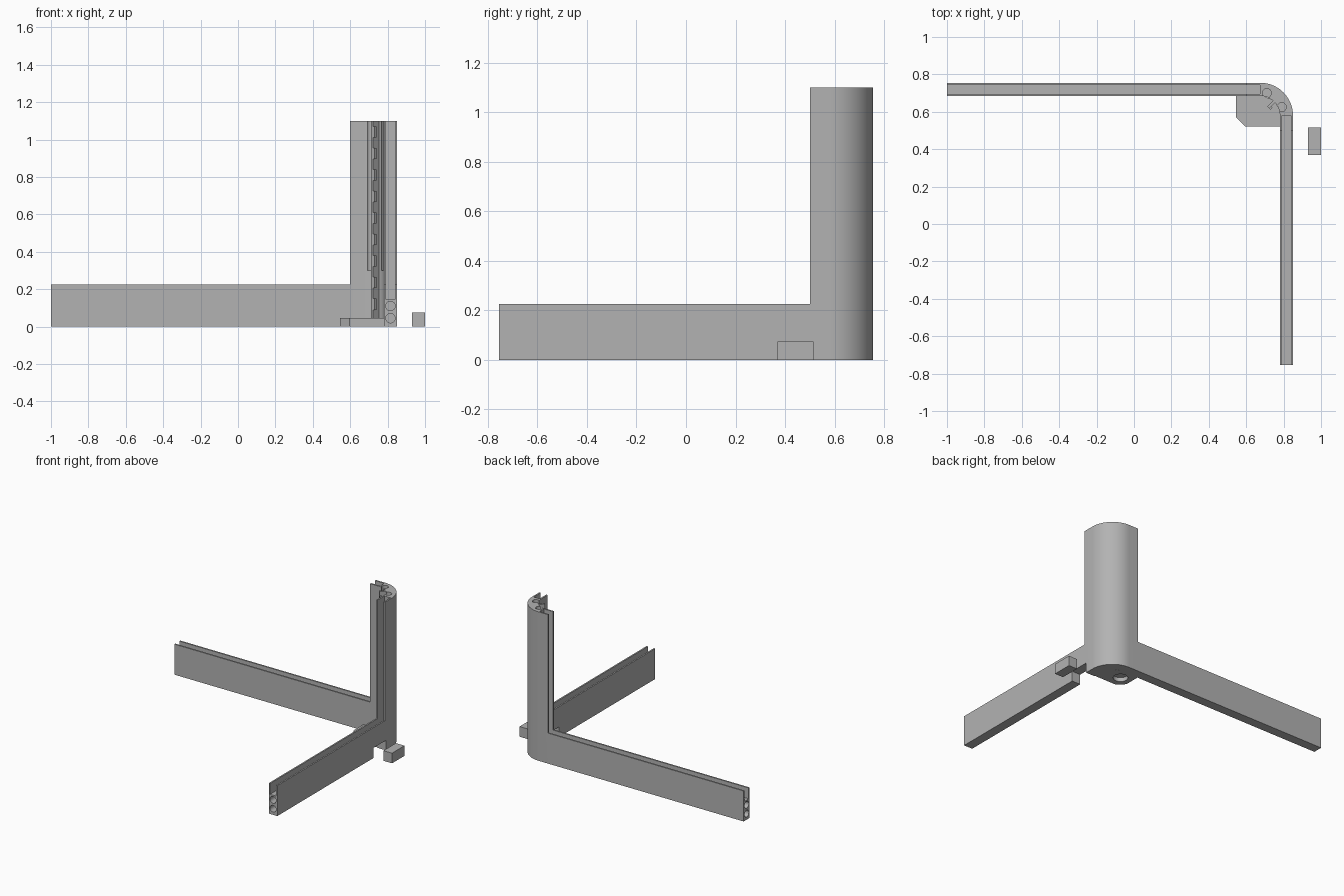
import bpy, bmesh, math
from mathutils import Matrix

if "Cube" in bpy.data.objects:
    bpy.data.objects.remove(bpy.data.objects["Cube"], do_unlink=True)

grey = bpy.data.materials.new("plain grey")
grey.use_nodes = True
grey.diffuse_color = (0.45, 0.45, 0.45, 1)
grey.node_tree.nodes["Principled BSDF"].inputs["Base Color"].default_value = (0.45, 0.45, 0.45, 1)


def finish(bm, name):
    bmesh.ops.recalc_face_normals(bm, faces=bm.faces)
    mesh = bpy.data.meshes.new(name)
    bm.to_mesh(mesh)
    bm.free()
    mesh.materials.append(grey)
    obj = bpy.data.objects.new(name, mesh)
    bpy.context.collection.objects.link(obj)
    return obj


def prism(name, outline, z0, z1):
    bm = bmesh.new()
    face = bm.faces.new([bm.verts.new((x, y, z0)) for x, y in outline])
    top = bmesh.ops.extrude_face_region(bm, geom=[face])["geom"]
    verts = [v for v in top if isinstance(v, bmesh.types.BMVert)]
    bmesh.ops.translate(bm, verts=verts, vec=(0, 0, z1 - z0))
    return finish(bm, name)


def box(name, x0, x1, y0, y1, z0, z1):
    return prism(name, [(x0, y0), (x1, y0), (x1, y1), (x0, y1)], z0, z1)


def cylinder(name, centre, radius, length, axis="Z"):
    turn = {"X": Matrix.Rotation(math.pi / 2, 4, "Y"),
            "Y": Matrix.Rotation(math.pi / 2, 4, "X"), "Z": Matrix()}[axis]
    bm = bmesh.new()
    bmesh.ops.create_cone(bm, cap_ends=True, segments=32, radius1=radius, radius2=radius,
                          depth=length, matrix=Matrix.Translation(centre) @ turn)
    return finish(bm, name)


def combine(target, tool, operation):
    mod = target.modifiers.new("combine", "BOOLEAN")
    mod.operation, mod.solver, mod.object = operation, "EXACT", tool
    bpy.context.view_layer.objects.active = target
    bpy.ops.object.modifier_apply(modifier=mod.name)
    bpy.data.objects.remove(tool, do_unlink=True)


CX, CY = 0.675, 0.58          # centre of the rounded corner
R_OUT, R_IN = 0.175, 0.105
STEPS = 24


def arc(radius):
    angles = [math.pi / 2 * (1 - i / STEPS) for i in range(STEPS + 1)]
    return [(CX + radius * math.cos(a), CY + radius * math.sin(a)) for a in angles]


def corner_outline(x_end, y_end):
    return ([(x_end, CY + R_OUT)] + arc(R_OUT) + [(CX + R_OUT, y_end), (CX + R_IN, y_end)]
            + arc(R_IN)[::-1] + [(x_end, CY + R_IN)])


# Low rails, tall corner post and foot plate in one solid
frame = prism("corner_frame", corner_outline(-1, -0.755), 0, 0.225)
combine(frame, prism("post", corner_outline(0.6, 0.5), 0, 1.1), "UNION")
plate = [(0.545, 0.69), (0.545, 0.57), (0.595, 0.52), (0.79, 0.52), (0.79, 0.59), (0.75, 0.66), (0.68, 0.69)]
combine(frame, prism("foot_plate", plate, 0, 0.045), "UNION")

# Panel slots along both rails and up the post
MID_X, MID_Y = 0.815, 0.72
SLOT = 0.024
cutters = [
    box("back_slot", -1.1, CX, MID_Y - SLOT, MID_Y + SLOT, 0.145, 1.2),
    box("right_slot", MID_X - SLOT, MID_X + SLOT, -0.9, CY, 0.145, 1.2),
    # Notch in the right rail and round pocket under the foot
    box("notch", 0.7, 0.9, 0.37, 0.515, -0.1, 0.075),
    cylinder("foot_pocket", (0.63, 0.61, 0), 0.05, 0.06),
]
# Dowel holes in the rail ends and the post top
for z in (0.045, 0.11):
    cutters.append(cylinder("back_hole", (-1, MID_Y, z), 0.025, 0.6, "X"))
    cutters.append(cylinder("right_hole", (MID_X, -0.755, z), 0.025, 0.6, "Y"))
for x, y in ((0.71, 0.70), (0.79, 0.625)):
    cutters.append(cylinder("post_hole", (x, y, 1.1), 0.024, 1.6))
for cutter in cutters:
    combine(frame, cutter, "DIFFERENCE")


# Toothed rib inside the corner, running up the post
def rib_outline(near, far, side0, side1):
    d = math.sqrt(0.5)
    pts = [(near, side0), (far, side0), (far, side1), (near, side1)]
    return [(CX + d * (r + s), CY + d * (r - s)) for r, s in pts]


ribs = [prism("inner_rib", rib_outline(0.06, 0.112, -0.008, 0.008), 0.045, 1.1)]
for i in range(9):
    z = 0.09 + i * 0.115
    ribs.append(prism("rib_tooth", rib_outline(0.06, 0.075, 0.007, 0.017), z, z + 0.06))

# Loose block matching the notch
block = box("loose_block", 0.93, 1.0, 0.37, 0.515, 0, 0.075)

bpy.ops.object.select_all(action="DESELECT")
for obj in [frame, block] + ribs:
    obj.select_set(True)
bpy.context.view_layer.objects.active = frame
bpy.ops.object.shade_smooth_by_angle(angle=math.radians(30))
